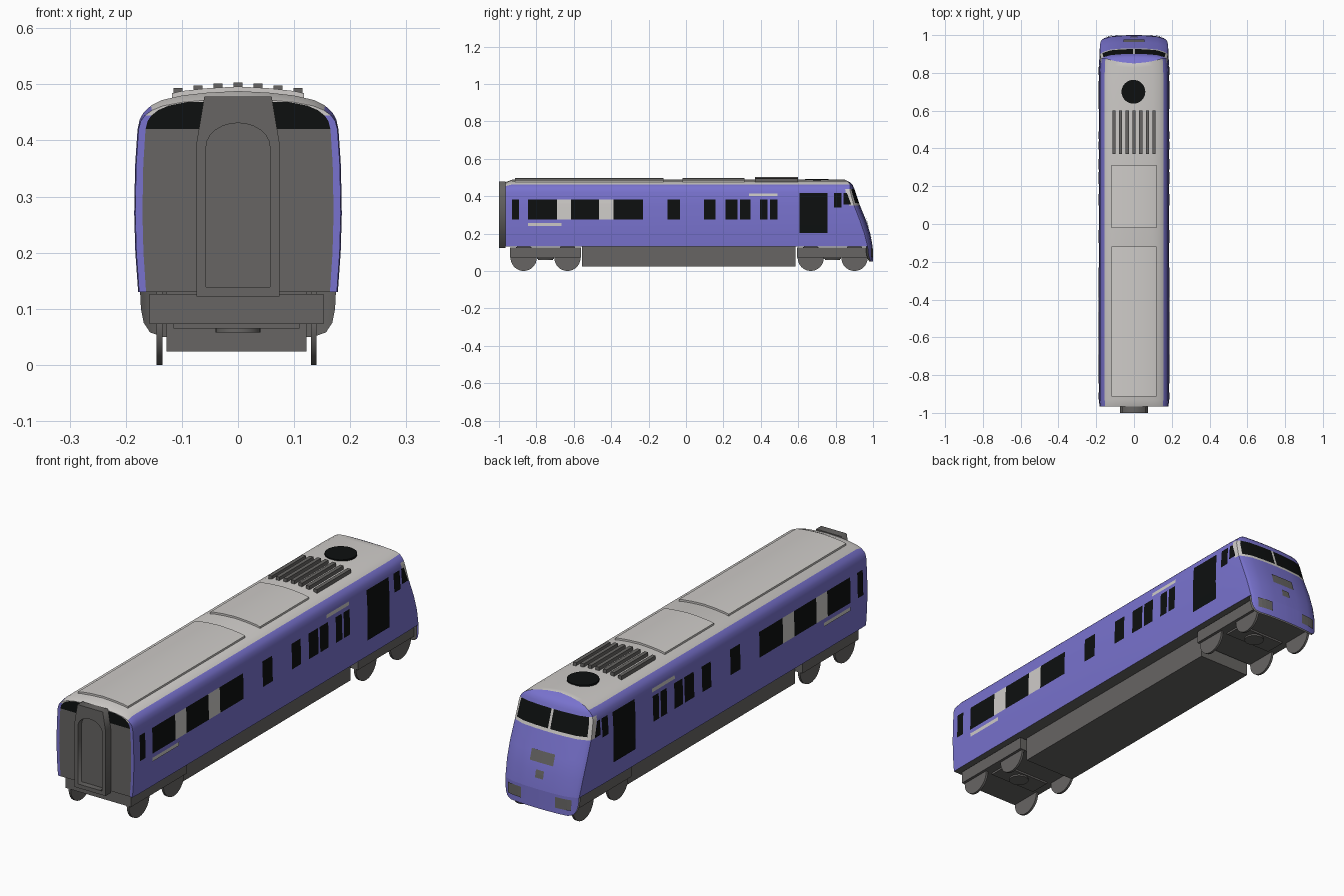
import bpy, bmesh, math

if "Cube" in bpy.data.objects:
    bpy.data.objects.remove(bpy.data.objects["Cube"])

def material(name, rgb):
    m = bpy.data.materials.new(name)
    m.diffuse_color = (*rgb, 1)
    m.use_nodes = True
    m.node_tree.nodes["Principled BSDF"].inputs["Base Color"].default_value = m.diffuse_color
    return m

MATS = [material("purple paint", (.19, .17, .62)), material("light grey", (.62, .60, .58)),
        material("dark grey", (.135, .13, .125)), material("black", (.004, .005, .005))]
PURPLE, LIGHT, GREY, BLACK = range(4)

# Cross-section: height, half width.  Nose side profile: height, y.
SECTION = [(.13, .178), (.2, .183), (.27, .185), (.35, .1835), (.362, .183), (.42, .179), (.438, .175),
           (.45, .168), (.462, .155), (.472, .135), (.48, .1), (.485, .055), (.488, 0)]
NOSE = [(.05, 1), (.13, .998), (.2, .985), (.28, .96), (.35, .93), (.44, .9), (.462, .89),
        (.475, .876), (.485, .856), (.488, .85)]
COLS = [-1, -.97, -.93, -.7, -.35, -.03, .03, .35, .7, .93, .97, 1]
REAR, TAPER = -.965, .98

def lerp(table, v):
    for (a, fa), (b, fb) in zip(table, table[1:]):
        if v <= b:
            return fa + (fb - fa) * max(0, v - a) / (b - a)
    return table[-1][1]

def width(z):
    return lerp(SECTION, z)

def roof_z(x):
    return lerp([(w, z) for z, w in reversed(SECTION[7:])], abs(x))

def front(x, z):
    t = abs(x) / .18
    return lerp(NOSE, z) - .012 * t ** 2 - .02 * t ** 8

def grid(bm, pts, mat, flip=False):
    """Quad sheet from rows of points; mat is an index or a rule of (row, column)."""
    vs = [[bm.verts.new(p) for p in row] for row in pts]
    for i in range(len(vs) - 1):
        for j in range(len(vs[0]) - 1):
            q = [vs[i][j], vs[i][j + 1], vs[i + 1][j + 1], vs[i + 1][j]]
            f = bm.faces.new(q[::-1] if flip else q)
            f.material_index = mat(i, j) if callable(mat) else mat

def finish(name, bm, smooth=False):
    me = bpy.data.meshes.new(name)
    bm.to_mesh(me)
    bm.free()
    ob = bpy.data.objects.new(name, me)
    bpy.context.collection.objects.link(ob)
    for m in MATS:
        me.materials.append(m)
    if smooth:
        bpy.ops.object.select_all(action='DESELECT')
        ob.select_set(True)
        bpy.context.view_layer.objects.active = ob
        bpy.ops.object.shade_smooth_by_angle(angle=math.radians(25))
    return ob

def box(name, x, y, z, mat):
    bm = bmesh.new()
    bmesh.ops.create_cube(bm, size=1)
    for v in bm.verts:
        v.co = [r[0] + (r[1] - r[0]) * (c + .5) for c, r in zip(v.co, (x, y, z))]
    for f in bm.faces:
        f.material_index = mat
    return finish(name, bm)

def cylinder(name, loc, r, depth, mat, along_x=False):
    bm = bmesh.new()
    bmesh.ops.create_cone(bm, cap_ends=True, segments=32, radius1=r, radius2=r, depth=depth)
    for v in bm.verts:
        x, y, z = (v.co.z, v.co.x, v.co.y) if along_x else v.co
        v.co = (x + loc[0], y + loc[1], z + loc[2])
    for f in bm.faces:
        f.material_index = mat
    return finish(name, bm, True)

# Body shell: sides with roof, cab front, rear wall and floor
def end_z(z):
    return z - .2 * max(0, z - .42)

def mid_z(i):
    return (SECTION[i][0] + SECTION[i + 1][0]) / 2

def side_colour(i, j):
    if i >= 8:
        return LIGHT
    return LIGHT if j == 3 and .345 < mid_z(i) < .44 else PURPLE

def cab_colour(i, j):
    z, u = mid_z(i), abs(COLS[j] + COLS[j + 1]) / 2
    if not .35 < z < .438:
        return PURPLE
    return LIGHT if z < .362 or u < .03 or u > .93 else BLACK

def rear_colour(i, j):
    z, u = mid_z(i), abs(COLS[j] + COLS[j + 1]) / 2
    if z > .48:
        return LIGHT
    if u > .93:
        return PURPLE if z < .45 else LIGHT
    return GREY if z < .42 else BLACK

bm = bmesh.new()
for s in (1, -1):
    rows = []
    for z, w in SECTION:
        e = front(w * TAPER, z)
        rows.append([(s * w * .99, REAR, end_z(z)), (s * w, -.93, z), (s * w, .8, z),
                     (s * w * (TAPER + .005), e - .025, z), (s * w * TAPER, e, z)])
    grid(bm, rows, side_colour)
grid(bm, [[(u * w * TAPER, front(u * w * TAPER, z), z) for u in COLS] for z, w in SECTION], cab_colour)
grid(bm, [[(u * w * .99, REAR, end_z(z)) for u in COLS] for z, w in SECTION], rear_colour)
w = SECTION[0][1]
grid(bm, [[(u * w * k, y if y < .9 else front(u * w * k, .13), .13) for u in COLS]
          for y, k in ((REAR, .99), (-.93, 1), (.8, 1), (1, TAPER))], GREY)
bmesh.ops.remove_doubles(bm, verts=bm.verts, dist=.0002)
bmesh.ops.recalc_face_normals(bm, faces=bm.faces)
finish("carriage_body", bm, True)

# Nose apron below the cab, with grey backing
bm = bmesh.new()
for dy, mat in ((0, PURPLE), (-.01, GREY)):
    grid(bm, [[(u * w, front(u * w, z) + dy, z) for u in COLS]
              for z, w in ((.05, .135), (.058, .157), (.075, .168), (.1, .173), (.13, .1745))],
         mat, flip=dy == 0)
finish("nose_apron", bm, True)

# Side windows, doors and pale panels as thin plates on both sides
def side_plates(name, plates, mat):
    bm = bmesh.new()
    for y0, y1, z0, z1, *top in plates:
        for s in (1, -1):
            rows = []
            for k in range(6):
                t = k / 5
                z = z0 + (z1 - z0) * t
                end = y1 + ((top[0] if top else y1) - y1) * t
                rows.append([(s * (width(z) + .003), y, z) for y in (y0, end)])
            grid(bm, rows, mat, flip=s < 0)
    finish(name, bm)

spans = [(-.93, -.893), (-.845, -.69), (-.615, -.465), (-.388, -.23), (-.1, -.033), (.097, .158),
         (.212, .276), (.288, .345), (.395, .437), (.449, .489)]
side_plates("side_windows", [(a, b, .275, .383) for a, b in spans], BLACK)
side_plates("doors", [(.608, .757, .203, .417)], BLACK)
side_plates("cab_side_windows", [(.79, .831, .338, .418), (.843, .883, .355, .418, .86)], BLACK)
side_plates("window_panels", [(-.69, -.615, .275, .383), (-.465, -.388, .275, .383)], LIGHT)
side_plates("side_strips", [(-.845, -.665, .241, .257), (.337, .49, .4, .415)], LIGHT)

# Nose lamps and coupling covers
bm = bmesh.new()
for x0, x1, z0, z1 in ((-.055, .055, .235, .28), (-.019, .019, .175, .207),
                       (-.15, -.08, .075, .12), (.08, .15, .075, .12)):
    grid(bm, [[(x0 + (x1 - x0) * j / 4, front(x0 + (x1 - x0) * j / 4, z) + .004, z) for j in range(5)]
              for z in (z0, (z0 + z1) / 2, z1)], GREY, flip=True)
finish("nose_lamps_and_covers", bm)

# Raised roof panels following the roof curve
XS = [-.118, -.1, -.055, 0, .055, .1, .118]
for n, (y0, y1) in enumerate(((-.913, -.12), (-.02, .312))):
    bm = bmesh.new()
    loop = [(x, roof_z(x) + .008) for x in XS] + [(x, roof_z(x) - .004) for x in reversed(XS)]
    loop.append(loop[0])
    grid(bm, [[(x, y, z) for x, z in loop] for y in (y0, y1)], LIGHT, flip=True)
    bmesh.ops.remove_doubles(bm, verts=bm.verts, dist=.0001)
    bmesh.ops.holes_fill(bm, edges=bm.edges)
    for f in bm.faces:
        f.material_index = LIGHT
    bmesh.ops.recalc_face_normals(bm, faces=bm.faces)
    finish(f"roof_panel_{n + 1}", bm, True)

# Roof vent bars and round fan
for i in range(-3, 4):
    x = i * .0357
    z = roof_z(x)
    box(f"vent_bar_{i + 4}", (x - .008, x + .008), (.37, .6), (z - .005, z + .015), GREY)
cylinder("roof_fan", (-.003, .7, .486), .063, .012, BLACK)

# Rear gangway: arched frame with a recessed door
def spline(cu, pts):
    sp = cu.splines.new('POLY')
    sp.points.add(len(pts) - 1)
    for p, (x, z) in zip(sp.points, pts):
        p.co = (x, z, 0, 1)
    sp.use_cyclic_u = True

cu = bpy.data.curves.new("gangway_frame", 'CURVE')
cu.dimensions, cu.fill_mode, cu.extrude = '2D', 'BOTH', .0175
spline(cu, [(-.074, .122), (.074, .122), (.074, .395), (.06, .478), (-.06, .478), (-.074, .395)])
arch = [(math.cos(a * math.pi / 12), math.sin(a * math.pi / 12)) for a in range(13)]
spline(cu, [(-.057, .139), (.057, .139)] + [(.057 * c, .388 + .043 * s) for c, s in arch])
cu.materials.append(MATS[GREY])
gangway = bpy.data.objects.new("gangway_frame", cu)
gangway.rotation_euler.x = math.pi / 2
gangway.location.y = -.9825
bpy.context.collection.objects.link(gangway)
bpy.ops.object.select_all(action='DESELECT')
gangway.select_set(True)
bpy.context.view_layer.objects.active = gangway
bpy.ops.object.convert(target='MESH')
box("gangway_door", (-.06, .06), (-.975, -.96), (.135, .435), GREY)

# Underframe equipment box
box("underframe_box", (-.127, .122), (-.555, .585), (.024, .131), GREY)

# Bogies with frames, pivots and wheels
for end, yc in (("rear", -.751), ("front", .784)):
    box(end + "_bogie_frame", (-.158, .152), (yc - .19, yc + .19), (.073, .126), GREY)
    box(end + "_bogie_bolster", (-.115, .11), (yc - .045, yc + .045), (.065, .075), GREY)
    cylinder(end + "_bogie_pivot", (0, yc, .065), .04, .014, GREY)
    for dy in (-.117, .117):
        for x in (-.14, .135):
            cylinder(end + "_wheel", (x, yc + dy, .07), .07, .01, GREY, True)
